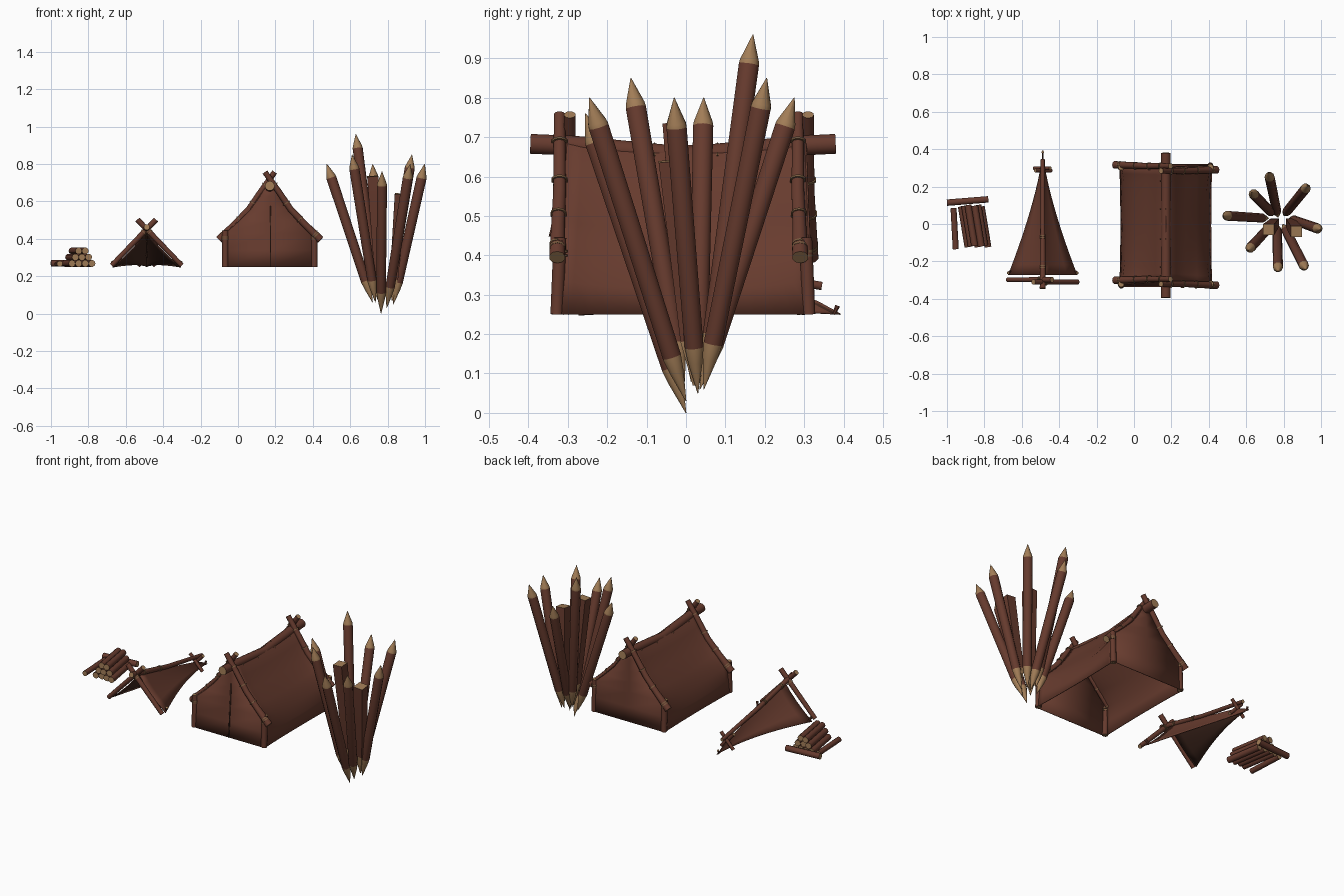
import bpy, bmesh, math
from mathutils import Vector as V

if "Cube" in bpy.data.objects:
    bpy.data.objects.remove(bpy.data.objects["Cube"])

def mat(name, c):
    m = bpy.data.materials.new(name)
    m.diffuse_color = (*c, 1)
    m.use_nodes = True
    m.node_tree.nodes["Principled BSDF"].inputs["Base Color"].default_value = m.diffuse_color
    return m

WOOD = mat("brown wood", (0.133, 0.043, 0.027))
CLOTH = mat("brown cloth", (0.138, 0.045, 0.028))
TAN = mat("cut wood", (0.36, 0.205, 0.095))
ROPE = mat("rope", (0.19, 0.105, 0.05))
DARK = mat("dark lining", (0.055, 0.022, 0.014))

def finish(name, bm, mats):
    me = bpy.data.meshes.new(name)
    bm.to_mesh(me)
    bm.free()
    for m in mats:
        me.materials.append(m)
    ob = bpy.data.objects.new(name, me)
    bpy.context.collection.objects.link(ob)
    return ob

def tube(name, pts, radii, sides=10, mats=(WOOD, TAN), tan_bands=()):
    """Rings lofted along a path; end caps and listed bands take slot 1."""
    pts = [V(p) for p in pts]
    if not isinstance(radii, (list, tuple)):
        radii = [radii] * len(pts)
    bm = bmesh.new()
    rings = []
    for i, p in enumerate(pts):
        t = (pts[min(i + 1, len(pts) - 1)] - pts[max(i - 1, 0)]).normalized()
        ref = V((1, 0, 0)) if abs(t.x) < 0.8 else V((0, 0, 1))
        a = t.cross(ref).normalized()
        b = t.cross(a)
        ring = []
        for k in range(sides):
            w = math.tau * (k + 0.5) / sides
            ring.append(bm.verts.new(p + (a * math.cos(w) + b * math.sin(w)) * radii[i]))
        rings.append(ring)
    for i in range(len(rings) - 1):
        for k in range(sides):
            n = (k + 1) % sides
            f = bm.faces.new((rings[i][k], rings[i][n], rings[i + 1][n], rings[i + 1][k]))
            f.material_index = 1 if i in tan_bands else 0
    for r in (rings[0][::-1], rings[-1]):
        bm.faces.new(r).material_index = 1
    bmesh.ops.recalc_face_normals(bm, faces=bm.faces)
    return finish(name, bm, mats)

def wrap(name, p, d, r, n=2):
    """Rope turns around a pole at p with direction d."""
    p, d = V(p), V(d).normalized()
    for k in range(n):
        q = p + d * 0.011 * (k - (n - 1) / 2)
        tube(name, [q - d * 0.003, q + d * 0.003], r + 0.003, 10, (ROPE, ROPE))

def sheet(name, rows, mats=(CLOTH,), thick=0.004):
    bm = bmesh.new()
    vs = [[bm.verts.new(p) for p in r] for r in rows]
    for i in range(len(vs) - 1):
        for j in range(len(vs[0]) - 1):
            bm.faces.new((vs[i][j], vs[i][j + 1], vs[i + 1][j + 1], vs[i + 1][j]))
    ob = finish(name, bm, mats)
    s = ob.modifiers.new("thickness", 'SOLIDIFY')
    s.thickness, s.offset = thick, -1
    s.material_offset = len(mats) - 1
    return ob

# --- sharpened stakes, top then bottom ---
stakes = [((.475, .045, .80), (.72, .03, .06)), ((.72, .275, .80), (.77, .035, .06)),
          ((.63, .17, .96), (.745, .05, .08)), ((.93, .205, .85), (.80, .045, .06)),
          ((.998, -.03, .80), (.83, .03, .05)), ((.92, -.245, .80), (.795, 0, .03)),
          ((.77, -.255, .76), (.765, 0, 0)), ((.61, -.14, .85), (.735, -.005, .06))]
for top, bot in stakes:
    a, b = V(bot), V(top)
    d = (b - a).normalized()
    tube("sharpened_stake", [a, a + d * .08, a + d * .12, b - d * .077, b - d * .066, b],
         [.001, .019, .025, .027, .025, .001], 10, tan_bands=(0, 1, 3, 4))
for top, bot, r in [((.72, -.03, .735), (.76, .015, .08), .042), ((.868, -.04, .64), (.825, .02, .07), .042)]:
    a, b = V(bot), V(top)
    tube("square_post", [a, a.lerp(b, .2), b], [.004, r * .75, r], 4, tan_bands=(0,))

# --- large tent ---
CX, ZB = .17, .25
half = [(.25, .25), (.247, .34), (.243, .43), (.17, .495), (.105, .56), (.055, .63), (.022, .69), (0, .705)]
soft = [(.243, .25), (.233, .315), (.211, .385), (.163, .462), (.106, .535), (.055, .606), (.022, .664), (0, .68)]
mid = half[::-1]

def end_y(z, s):
    base = .338 if s < 0 else .322
    return s * (base - (base - .305) * (z - ZB) / .45)

# roof and sides: the crisp end profile softens towards the middle
rows = []
for i in range(15):
    t = i / 14
    sag = (1 - (2 * t - 1) ** 2) ** .7
    hp = [(V(h).lerp(V(q), sag), h[1]) for h, q in zip(half, soft)]
    line = [(-p.x, p.y, z) for p, z in hp] + [(p.x, p.y, z) for p, z in hp[-2::-1]]
    rows.append([(CX + d, end_y(z0, -1) * (1 - t) + end_y(z0, 1) * t, z) for d, z, z0 in line])
sheet("tent_roof_and_sides", rows)
for s, name in ((-1, "tent_front_wall"), (1, "tent_back_wall")):
    sheet(name, [[(CX - s * d * k, end_y(z, s), z) for k in (-1, 0, 1)]
                 for d, z in half[:-1]])
# door slit
rows = [[(CX + .004 + e, end_y(z, -1) - .003, z) for e in (-.003, .003)] for z in (.25, .575)]
sheet("door_slit", rows, (DARK,), .003)
# ridge pole, slope poles, corner posts
tube("tent_ridge_pole", [(CX, -.395, .683), (CX, -.28, .678), (CX, 0, .651), (CX, .28, .678), (CX, .38, .683)], .026, 12)
for s in (-1, 1):
    for m in (-1, 1):
        y = (-.308 if s < 0 else .297) + m * .013
        path = [(CX - m * d, y + s * o, z) for d, z, o in
                ((.272, .395, .006), (.19, .475, .004), (.11, .56, 0), (.05, .65, 0), (-.026, .757, 0))]
        tube("tent_slope_pole", path, [.021, .018, .017, .016, .015])
        for i in (0, 1, 2, 3):
            p, q = V(path[i]), V(path[i + 1])
            wrap("pole_lashing", p.lerp(q, .35), q - p, .018, 2 if i == 0 else 1)
        px = CX - m * .238
        yb = -.328 if s < 0 else .312
        tube("tent_corner_post", [(px, yb, .25), (px, yb - s * .008, .445)], .017)
        wrap("post_lashing", (px, yb - s * .008, .405), (0, 0, 1), .017, 2)
# stitches over the ridge
for y in (-.23, -.08, .08, .23):
    z = .70 - .024 * (1 - (y / .305) ** 2)
    tube("ridge_stitch", [(CX - .03, y, z - .025), (CX, y, z + .006), (CX + .03, y, z - .025)], .003, 6, (ROPE, ROPE))

# --- small tent ---
SX = -.488
rows = []
for i in range(13):
    y = -.272 + .664 * i / 12
    s = (.395 - y) / .667
    w = .185 * max(s, .005) ** 1.4
    zr = .443 - (y + .272) * .25 if y < .32 else .292 - (y - .32) * .55
    row = []
    for k in range(-4, 5):
        f = abs(k) / 4
        fx = f * (1 - .3 * (1 - f))
        lift = .012 * math.sin(math.pi * i / 12)
        row.append((SX + math.copysign(w * fx, k), y, zr + (ZB + lift * f - zr) * f))
    rows.append(row)
sheet("small_tent_cloth", rows, (CLOTH, DARK))
tube("small_tent_ridge_pole", [(SX, -.345, .463), (SX, 0, .382), (SX, .345, .322)], [.016, .013, .011])
wrap("small_ridge_lashing", (SX, -.07, .399), (0, 1, -.2), .013, 2)
wrap("small_ridge_lashing", (SX, -.23, .436), (0, 1, -.2), .014, 2)
for m in (-1, 1):
    y = -.304 + m * .006
    tube("small_tent_front_leg", [(SX - m * .187, y, .258), (SX + m * .05, y, .503)], [.013, .015])
    wrap("leg_lashing", (SX - m * .012, y, .439), (m * .235, 0, .245), .016, 2)
    yb = .292 + m * .006
    tube("small_tent_back_fork", [(SX - m * .045, yb, .255), (SX + m * .04, yb, .345)], .010)
    tube("corner_peg", [(SX - m * .185, -.262, .28), (SX - m * .172, -.25, .25)], [.008, .004], 8)
tube("back_peg", [(SX, .385, .272), (SX, .375, .25)], [.007, .004], 8)

# --- wood pile ---
R = .0185
for row, n in enumerate((4, 3, 2)):
    for k in range(n):
        x = -.852 + (k - (n - 1) / 2) * .0355
        z = ZB + R + row * .0335
        e = .004 * ((k * 2 + row) % 3 - 1)
        tube("stacked_log", [(x + .018, -.12 + e, z), (x - .018, .098 + e, z)], R)
tube("loose_log", [(-.953, -.135, .267), (-.965, .085, .267)], .016)
tube("cross_log", [(-1, .114, .269), (-.779, .132, .269)], .018)

# smooth rounded surfaces, keep hard edges
for ob in bpy.data.objects:
    ob.select_set(True)
bpy.context.view_layer.objects.active = bpy.data.objects["cross_log"]
bpy.ops.object.shade_smooth_by_angle(angle=math.radians(60 * .65))
bpy.ops.object.select_all(action='DESELECT')
roof = bpy.data.objects["tent_roof_and_sides"]
roof.select_set(True)
bpy.context.view_layer.objects.active = roof
bpy.ops.object.shade_smooth_by_angle(angle=math.radians(75))
